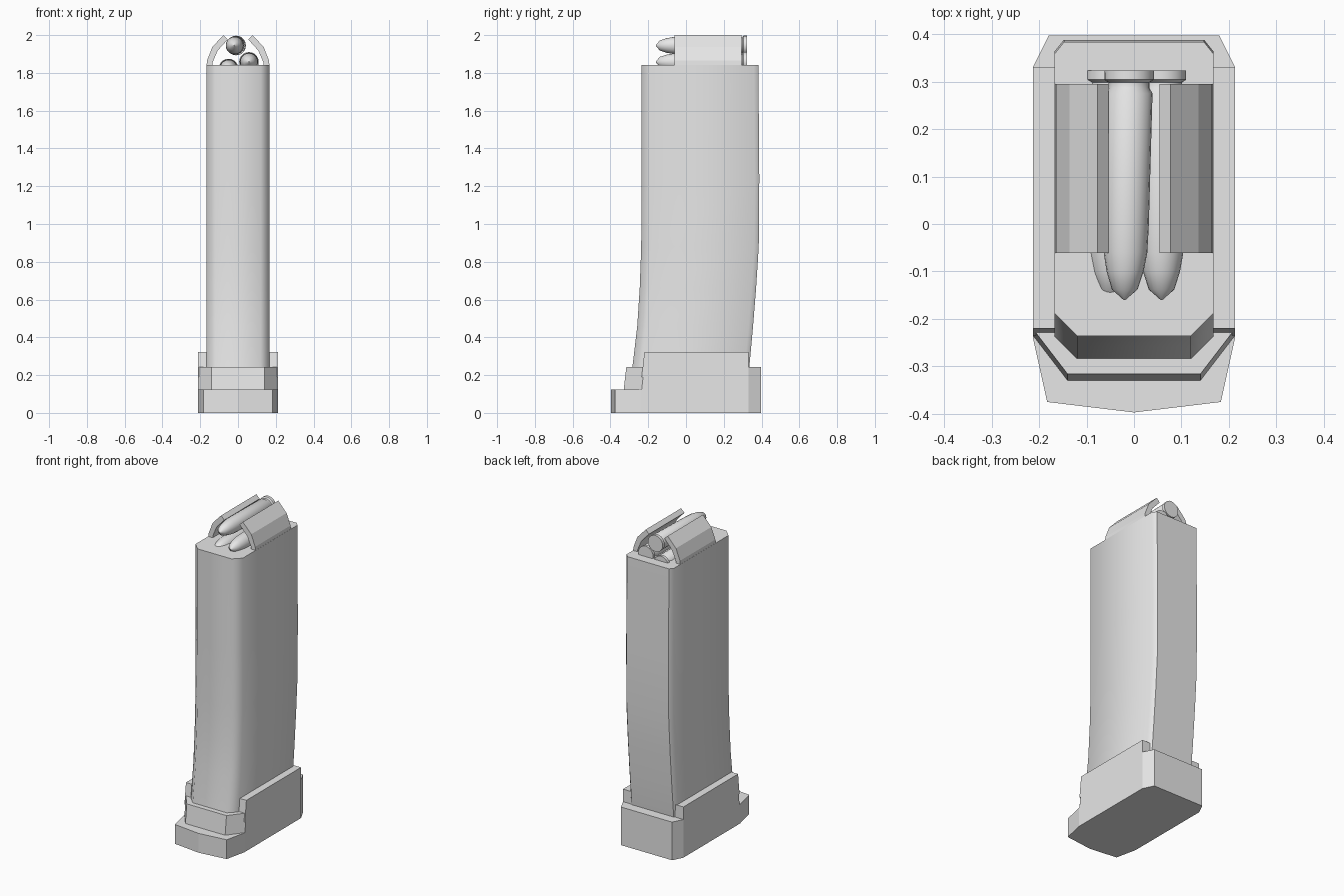
import bpy, bmesh, math

if "Cube" in bpy.data.objects:
    bpy.data.objects.remove(bpy.data.objects["Cube"])

grey = bpy.data.materials.new("plain_grey")
grey.diffuse_color = (0.8, 0.8, 0.8, 1)
grey.use_nodes = True
grey.node_tree.nodes["Principled BSDF"].inputs["Base Color"].default_value = grey.diffuse_color


def finish(name, bm, angle=None):
    bmesh.ops.recalc_face_normals(bm, faces=bm.faces)
    mesh = bpy.data.meshes.new(name)
    bm.to_mesh(mesh)
    bm.free()
    mesh.materials.append(grey)
    ob = bpy.data.objects.new(name, mesh)
    bpy.context.collection.objects.link(ob)
    if angle:
        bpy.ops.object.select_all(action='DESELECT')
        ob.select_set(True)
        bpy.context.view_layer.objects.active = ob
        bpy.ops.object.shade_smooth_by_angle(angle=math.radians(angle))
    return ob


def loft(name, rings, angle=None):
    """Skin a stack of equal-length rings and cap both ends."""
    bm = bmesh.new()
    loops = [[bm.verts.new(p) for p in ring] for ring in rings]
    n = len(loops[0])
    for a, b in zip(loops, loops[1:]):
        for i in range(n):
            j = (i + 1) % n
            bm.faces.new((a[i], a[j], b[j], b[i]))
    bm.faces.new(loops[0])
    bm.faces.new(loops[-1])
    return finish(name, bm, angle)


def mirrored(half, z):
    """Closed ring from right-hand points listed front to back."""
    left = [(-x, y) for x, y in reversed(half) if x > 0]
    return [(x, y, z) for x, y in half + left]


# Curved magazine body: height, front y, back y
BODY = [(0.10, -0.30, 0.315), (0.24, -0.284, 0.335), (0.46, -0.258, 0.355),
        (0.66, -0.245, 0.371), (0.88, -0.237, 0.385), (1.24, -0.236, 0.388),
        (1.843, -0.236, 0.383)]
loft("body", [mirrored([(0.12, f), (0.167, f + 0.047), (0.167, b - 0.024),
                        (0.148, b)], z) for z, f, b in BODY], 50)

# Base plate with pointed front lip
BACK = [(0.213, 0.33), (0.18, 0.397)]
lip = [(0, -0.397), (0.183, -0.375), (0.213, -0.24)] + BACK
loft("base_plate", [mirrored(lip, z) for z in (0, 0.123)])

# Middle tier of the base, leaning back slightly at the front
loft("base_collar", [mirrored([(0.14, f), (0.213, f + 0.095)] + BACK, z)
                     for z, f in ((0.12, -0.33), (0.243, -0.316))])

# Raised side rails of the base
for s, side in ((1, "right"), (-1, "left")):
    loft("base_rail_" + side,
         [[(s * x, y, z) for x, y in ((0.15, f), (0.213, f),
                                     (0.213, 0.33), (0.15, 0.33))]
          for z, f in ((0.19, -0.235), (0.323, -0.22))])

# Bent feed lips
LIP = [(0.167, 1.835), (0.164, 1.865), (0.136, 1.937), (0.077, 2.0),
       (0.054, 1.977), (0.108, 1.918), (0.135, 1.855), (0.136, 1.835)]
for s, side in ((1, "right"), (-1, "left")):
    loft("feed_lip_" + side,
         [[(s * x, y, z) for x, z in LIP] for y in (-0.061, 0.295)])

# Cartridges: distance along y, radius
ROUND = [(0.323, 0.052), (0.304, 0.052), (0.298, 0.043), (0.287, 0.043),
         (0.275, 0.05), (0.0, 0.048), (-0.06, 0.046), (-0.1, 0.039),
         (-0.138, 0.027), (-0.16, 0.002)]
SIDES = 20
for name, cx, cz, lean in (("top_round", -0.01, 1.945, -0.01),
                           ("right_round", 0.058, 1.858, 0.0),
                           ("left_round", -0.05, 1.823, 0.0)):
    rings = []
    for y, r in ROUND:
        x0 = cx + lean * (0.323 - y) / 0.483
        rings.append([(x0 + r * math.cos(2 * math.pi * i / SIDES), y,
                       cz + r * math.sin(2 * math.pi * i / SIDES))
                      for i in range(SIDES)])
    loft(name, rings, 35)
